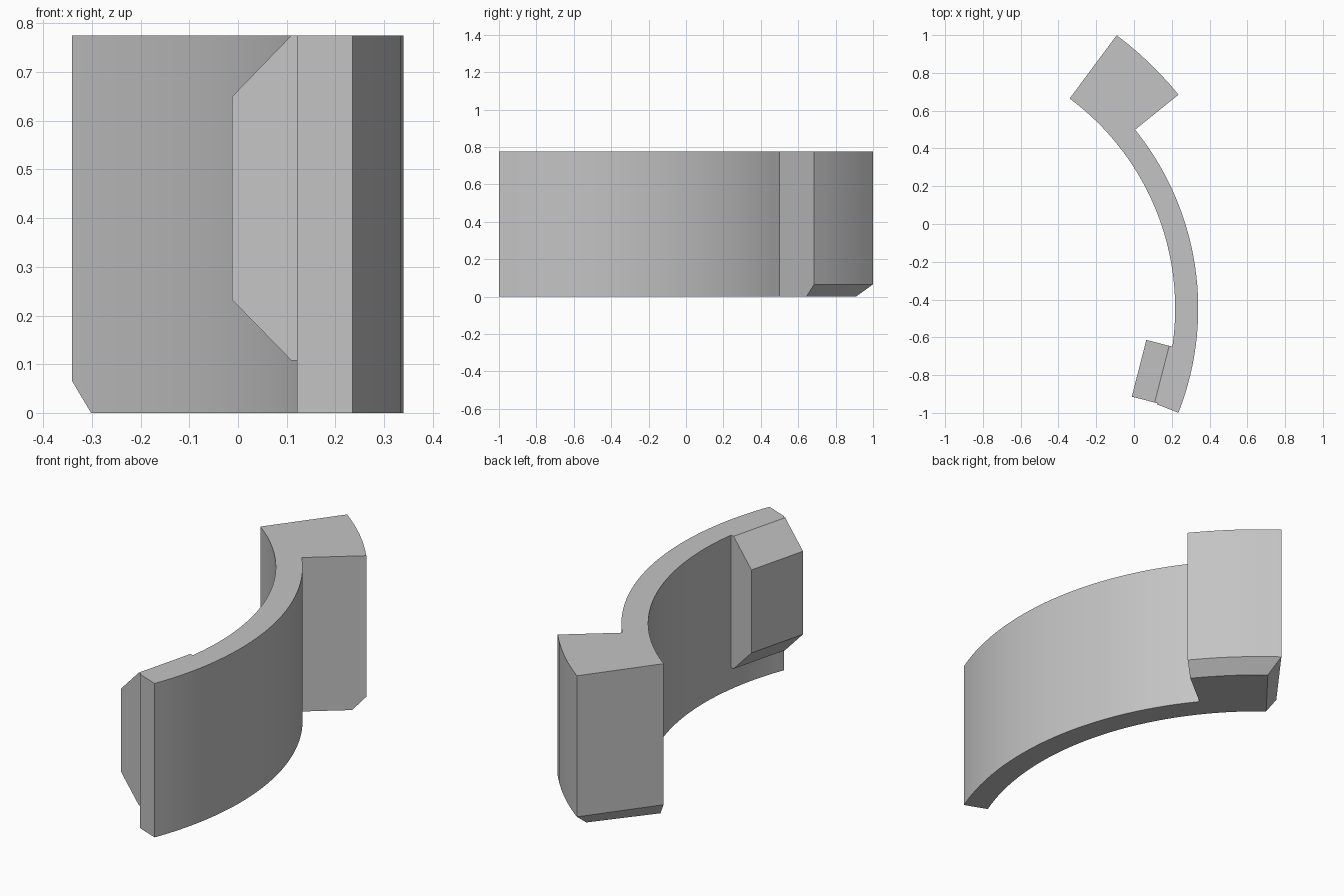
import bpy, bmesh
from math import sin, cos, radians, hypot, atan2
from mathutils import Matrix

cube = bpy.data.objects.get("Cube")
if cube:
    bpy.data.objects.remove(cube, do_unlink=True)

PIVOT = (-1.167, -0.447, 0)          # centre of the arc
R_IN, R_OUT, R_BLOCK = 1.385, 1.507, 1.802
START, STEP, END = radians(-21.5), radians(38.9), radians(53.37)
HEIGHT, CHAMFER = 0.775, 0.065

grey = bpy.data.materials.new("plain_grey")
grey.use_nodes = True
grey.diffuse_color = (0.55, 0.55, 0.55, 1)
grey.node_tree.nodes["Principled BSDF"].inputs["Base Color"].default_value = (0.55, 0.55, 0.55, 1)


def finish(bm, name, smooth):
    bmesh.ops.recalc_face_normals(bm, faces=bm.faces)
    mesh = bpy.data.meshes.new(name)
    bm.to_mesh(mesh)
    bm.free()
    mesh.materials.append(grey)
    ob = bpy.data.objects.new(name, mesh)
    ob.location = PIVOT
    bpy.context.collection.objects.link(ob)
    if smooth:
        bpy.ops.object.select_all(action='DESELECT')
        ob.select_set(True)
        bpy.context.view_layer.objects.active = ob
        bpy.ops.object.shade_smooth_by_angle(angle=radians(20))
    return ob


# Curved wall: a rectangular section swept around the pivot
n_wall, n_block = 30, 6
angles = [START + (STEP - START) * i / n_wall for i in range(n_wall)]
angles += [STEP + (END - STEP) * i / n_block for i in range(n_block + 1)]
section = [(R_IN, 0), (R_OUT, 0), (R_OUT, HEIGHT), (R_IN, HEIGHT)]
bm = bmesh.new()
rings = [[bm.verts.new((r * cos(a), r * sin(a), z)) for r, z in section] for a in angles]
block_faces = []
for i, (p, q) in enumerate(zip(rings, rings[1:])):
    for k in range(4):
        j = (k + 1) % 4
        face = bm.faces.new((p[k], p[j], q[j], q[k]))
        if k == 1 and i >= n_wall:
            block_faces.append(face)
bm.faces.new(rings[0])
bm.faces.new(rings[-1])
bmesh.ops.recalc_face_normals(bm, faces=bm.faces)

# Thick end block: outer faces past the step pushed outward
new = bmesh.ops.extrude_face_region(bm, geom=block_faces)["geom"]
for v in new:
    if isinstance(v, bmesh.types.BMVert):
        v.co.x *= R_BLOCK / R_OUT
        v.co.y *= R_BLOCK / R_OUT
for f in block_faces:
    if f.is_valid:
        bm.faces.remove(f)

# Chamfer under the block, on its outer side and its end
bmesh.ops.bisect_plane(bm, geom=bm.verts[:] + bm.edges[:] + bm.faces[:],
                       plane_co=(0, 0, CHAMFER), plane_no=(0, 0, 1))
for v in bm.verts:
    if v.co.z < 0.001:
        r, a = hypot(v.co.x, v.co.y), atan2(v.co.y, v.co.x)
        if r > R_BLOCK - 0.01:
            r -= CHAMFER
        if a > END - 0.001:
            a -= radians(2.03)
        v.co.x, v.co.y = r * cos(a), r * sin(a)
finish(bm, "curved_wall_with_end_block", True)

# Bevelled lug on the inner side of the wall
profile = [(1.41, 0.108), (1.36, 0.108), (1.235, 0.232),
           (1.235, 0.65), (1.36, HEIGHT), (1.41, HEIGHT)]
bm = bmesh.new()
base = bm.faces.new([bm.verts.new((u, -0.165, z)) for u, z in profile])
ext = bmesh.ops.extrude_face_region(bm, geom=[base], use_keep_orig=True)["geom"]
bmesh.ops.translate(bm, vec=(0, 0.31, 0),
                    verts=[g for g in ext if isinstance(g, bmesh.types.BMVert)])
bmesh.ops.rotate(bm, cent=(0, 0, 0), verts=bm.verts,
                 matrix=Matrix.Rotation(radians(-14.4), 3, 'Z'))
finish(bm, "inner_lug", False)
